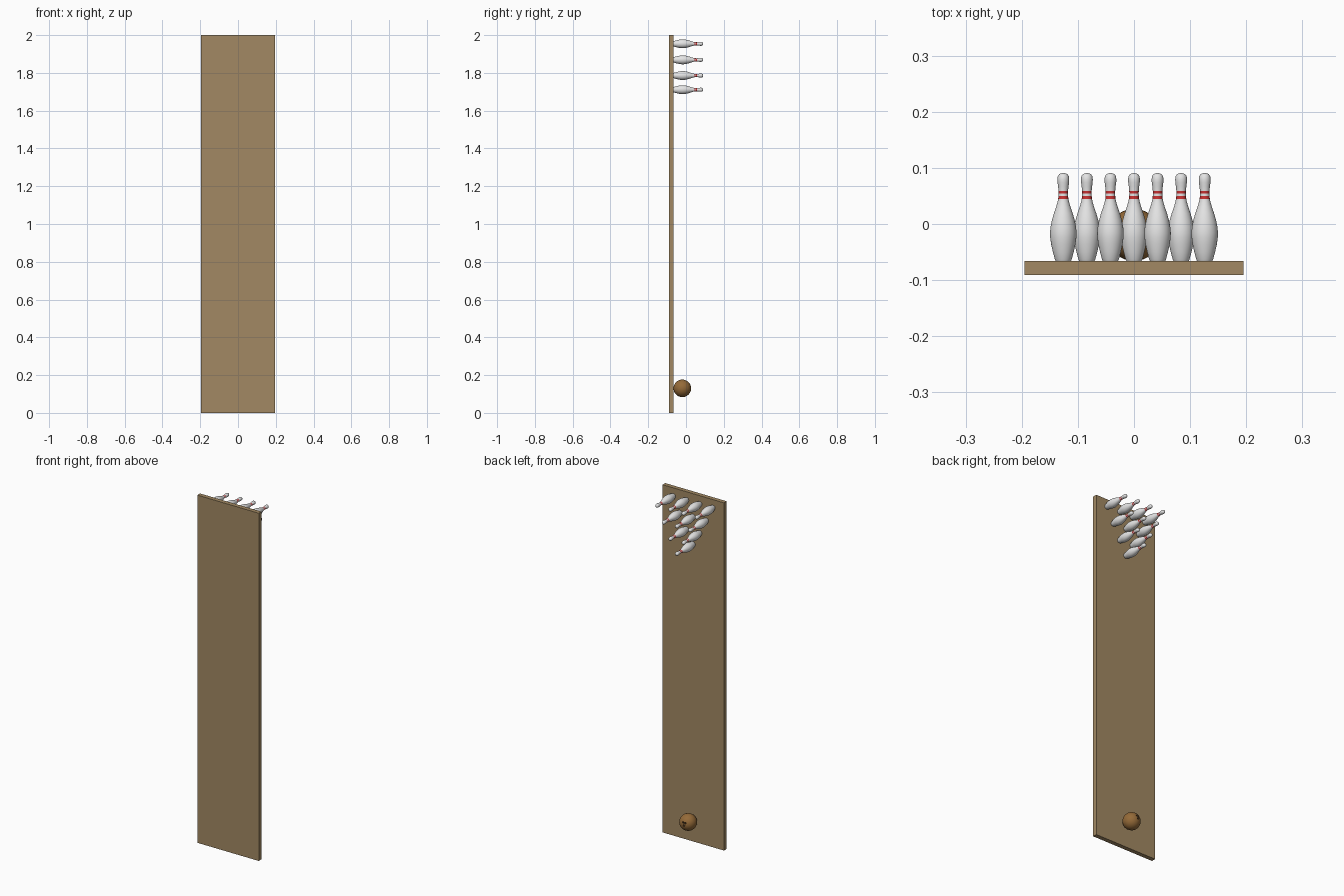
import bpy, bmesh, math
from mathutils import Vector

if "Cube" in bpy.data.objects:
    bpy.data.objects.remove(bpy.data.objects["Cube"])


def material(name, rgb):
    m = bpy.data.materials.new(name)
    m.diffuse_color = (*rgb, 1)
    m.use_nodes = True
    m.node_tree.nodes["Principled BSDF"].inputs["Base Color"].default_value = m.diffuse_color
    return m


WOOD = material("lane wood", (0.36, 0.25, 0.125))
WHITE = material("pin white", (0.78, 0.78, 0.78))
RED = material("stripe red", (0.58, 0.03, 0.03))
BROWN = material("ball brown", (0.30, 0.145, 0.04))
DARK = material("finger hole dark", (0.10, 0.05, 0.02))

LANE_TOP = -0.066  # the lane surface faces +y


def add_object(name, bm, mats):
    me = bpy.data.meshes.new(name)
    bmesh.ops.recalc_face_normals(bm, faces=bm.faces)
    bm.to_mesh(me)
    bm.free()
    for m in mats:
        me.materials.append(m)
    ob = bpy.data.objects.new(name, me)
    bpy.context.collection.objects.link(ob)
    return ob


def smooth(ob, angle=40):
    bpy.ops.object.select_all(action='DESELECT')
    ob.select_set(True)
    bpy.context.view_layer.objects.active = ob
    bpy.ops.object.shade_smooth_by_angle(angle=math.radians(angle))


# Lane: thin upright board
bm = bmesh.new()
bmesh.ops.create_cube(bm, size=1)
for v in bm.verts:
    v.co = Vector((v.co.x * 0.391, -0.0783 + v.co.y * 0.0245, 1 + v.co.z * 2))
add_object("lane", bm, [WOOD])

# Pin profile: (radius, height above the lane)
PROFILE = [(0, 0), (0.0135, 0), (0.0150, 0.003), (0.0185, 0.016), (0.0217, 0.030),
           (0.0233, 0.042), (0.0236, 0.050), (0.0228, 0.060), (0.0205, 0.072),
           (0.0168, 0.085), (0.0130, 0.096), (0.0103, 0.105), (0.0092, 0.1105),
           (0.0086, 0.1155), (0.0084, 0.120), (0.0085, 0.125), (0.0093, 0.133),
           (0.0103, 0.140), (0.0106, 0.145), (0.0098, 0.151), (0.0076, 0.1545),
           (0.0040, 0.1563), (0, 0.1568)]
STRIPES = [(0.1105, 0.1155), (0.120, 0.125)]
bm = bmesh.new()
pts = [bm.verts.new((r, h, 0)) for r, h in PROFILE]
edges = [bm.edges.new(p) for p in zip(pts, pts[1:])]
bmesh.ops.spin(bm, geom=pts + edges, cent=(0, 0, 0), axis=(0, 1, 0),
               angle=math.tau, steps=32, use_merge=False)
bmesh.ops.remove_doubles(bm, verts=bm.verts, dist=1e-5)
for f in bm.faces:
    y = f.calc_center_median().y
    f.material_index = int(any(a < y < b for a, b in STRIPES))
pin = add_object("pin_1", bm, [WHITE, RED])
smooth(pin)

# Rack of ten pins, in rows of 1 to 4
count = 0
for n, z in enumerate((1.711, 1.786, 1.869, 1.954), start=1):
    for i in range(n):
        count += 1
        ob = pin
        if count > 1:
            ob = bpy.data.objects.new(f"pin_{count}", pin.data)
            bpy.context.collection.objects.link(ob)
        ob.location = ((i - (n - 1) / 2) * 0.084, LANE_TOP, z)

# Ball
R = 0.0465
centre = Vector((0, LANE_TOP + R, 0.13))
bm = bmesh.new()
bmesh.ops.create_uvsphere(bm, u_segments=48, v_segments=24, radius=R)
ball = add_object("ball", bm, [BROWN, DARK])
ball.location = centre

# Finger holes bored into the ball
bm = bmesh.new()
for d in ((-0.25, 0.93, 0.27), (0.02, 0.95, 0.29), (-0.12, 0.99, -0.04)):
    d = Vector(d).normalized()
    mat = d.to_track_quat('Z', 'Y').to_matrix().to_4x4()
    mat.translation = d * R
    bmesh.ops.create_cone(bm, cap_ends=True, segments=20, radius1=0.0048,
                          radius2=0.0048, depth=0.034, matrix=mat)
for f in bm.faces:
    f.material_index = 1
cutter = add_object("hole_cutter", bm, [BROWN, DARK])
cutter.location = centre
cutter.hide_render = True
mod = ball.modifiers.new("holes", 'BOOLEAN')
mod.operation = 'DIFFERENCE'
mod.solver = 'EXACT'
mod.object = cutter
bpy.context.view_layer.update()
bpy.context.view_layer.objects.active = ball
bpy.ops.object.modifier_apply(modifier=mod.name)
bpy.data.objects.remove(cutter)
smooth(ball)
